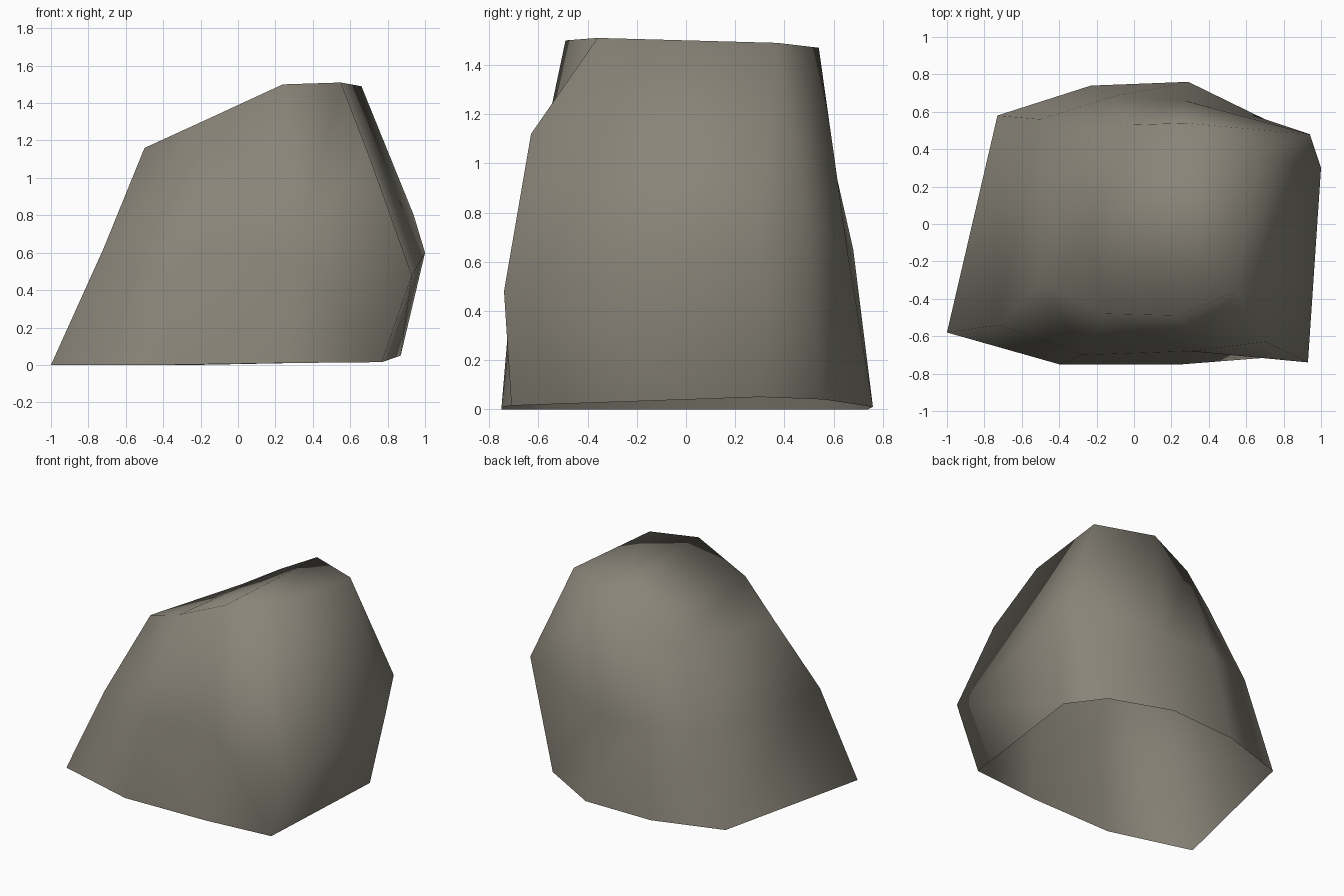
import bpy, bmesh

if "Cube" in bpy.data.objects:
    bpy.data.objects.remove(bpy.data.objects["Cube"])

# Boulder outline as three rings, running anticlockwise from the front left corner
base = [(-1, -.58, 0), (-.4, -.75, 0), (.26, -.75, .01), (.77, -.71, .015),
        (.87, .3, .05), (.7, .56, .04), (.29, .76, .01), (-.23, .74, 0), (-.73, .58, 0)]
waist = [(-.72, -.54, .62), (-.27, -.7, .6), (.3, -.68, .6), (.93, -.74, .48),
         (1, .3, .6), (.94, .48, .8), (.27, .66, .62), (-.12, .68, .65), (-.5, .56, .63)]
crown = [(-.5, -.31, 1.16), (-.15, -.48, 1.32), (.24, -.49, 1.5), (.55, -.36, 1.51),
         None, (.66, .37, 1.49), (.27, .54, 1.47), (-.02, .53, 1.31), (-.28, .44, 1.16)]

bm = bmesh.new()
rings = [[bm.verts.new(p) if p else None for p in ring] for ring in (base, waist, crown)]
rings[2][4] = rings[2][5]                    # two right-hand columns share one crown corner
shoulder = bm.verts.new((.7, -.63, 1.12))    # extra corner on the front right edge

# Side walls (the underside is open)
n = len(base)
for lvl in range(2):
    lo, hi = rings[lvl], rings[lvl + 1]
    for i in range(n):
        j = (i + 1) % n
        loop = [lo[i], lo[j], hi[j], hi[i]]
        if lvl == 1 and j == 3:
            loop.insert(2, shoulder)
        if lvl == 1 and i == 3:
            loop.append(shoulder)
        bm.faces.new(list(dict.fromkeys(loop)))

# Sloping top
bm.faces.new(list(dict.fromkeys(rings[2])))

bmesh.ops.triangulate(bm, faces=bm.faces[:], quad_method='BEAUTY', ngon_method='BEAUTY')
for f in bm.faces:
    f.smooth = True

mesh = bpy.data.meshes.new("boulder")
bm.to_mesh(mesh)
bm.free()

stone = bpy.data.materials.new("grey brown stone")
stone.diffuse_color = (.25, .232, .19, 1)
stone.use_nodes = True
stone.node_tree.nodes["Principled BSDF"].inputs["Base Color"].default_value = stone.diffuse_color
mesh.materials.append(stone)
bpy.context.collection.objects.link(bpy.data.objects.new("boulder", mesh))
